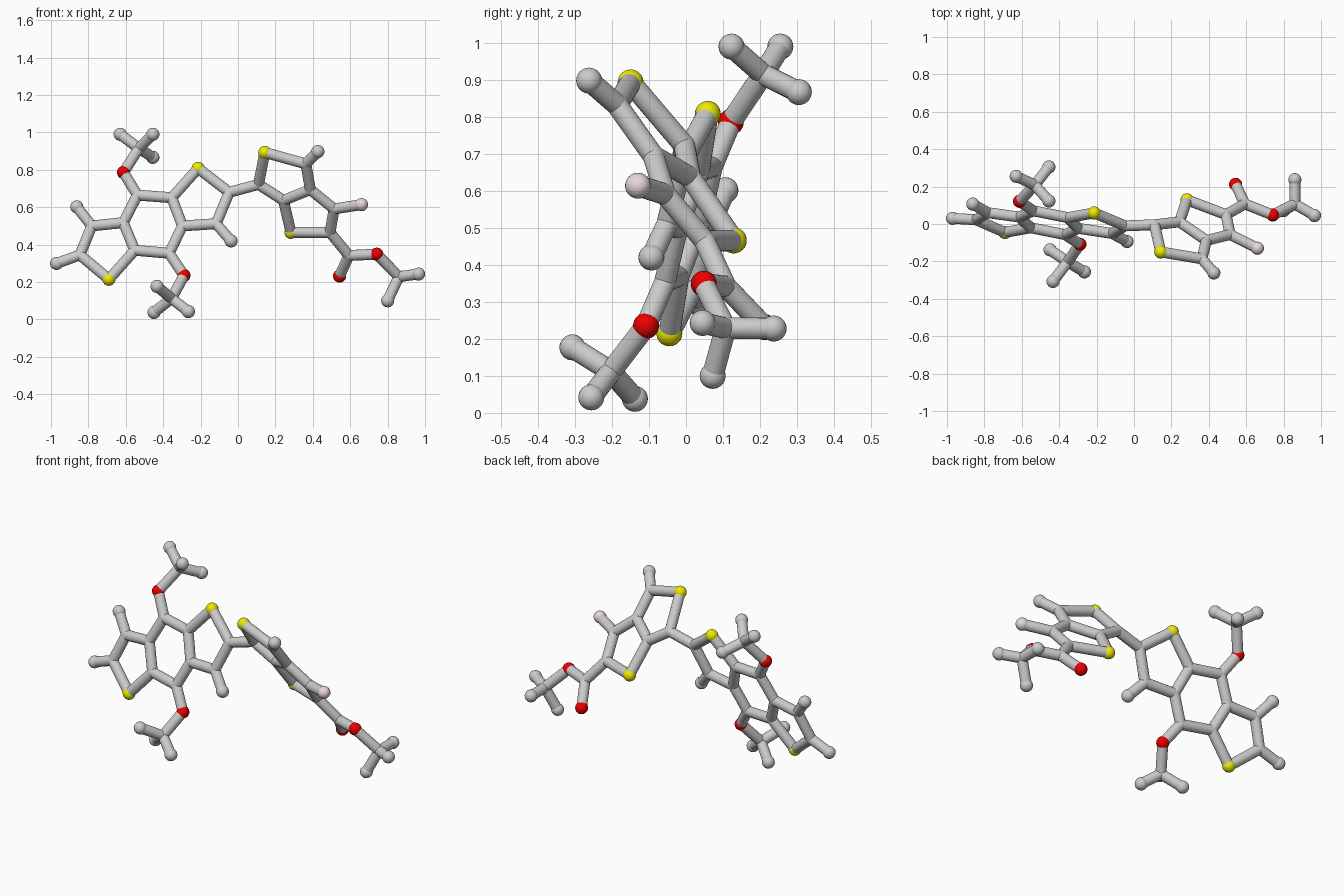
import bpy, bmesh
from mathutils import Vector, Matrix

if "Cube" in bpy.data.objects:
    bpy.data.objects.remove(bpy.data.objects["Cube"])

BOND_R, BALL_R = 0.029, 0.035


def left_plane(x, z):
    return Vector((x, -0.232 - 0.173 * x + 0.3146 * z, z))


def right_plane(x, z):
    return Vector((x, 0.5995 - 0.381 * x - 0.778 * z, z))


def material(name, color):
    m = bpy.data.materials.new(name)
    m.diffuse_color = (*color, 1)
    m.use_nodes = True
    m.node_tree.nodes["Principled BSDF"].inputs["Base Color"].default_value = m.diffuse_color
    return m


YELLOW = material("yellow", (0.85, 0.82, 0.0))
RED = material("red", (0.85, 0.0, 0.0))
PINK = material("pink", (0.82, 0.68, 0.72))


def finish(bm, name, mat=None):
    for f in bm.faces:
        f.smooth = True
    me = bpy.data.meshes.new(name)
    bm.to_mesh(me)
    bm.free()
    if mat:
        me.materials.append(mat)
    bpy.context.collection.objects.link(bpy.data.objects.new(name, me))


def ball(bm, p, r):
    bmesh.ops.create_uvsphere(bm, u_segments=24, v_segments=16, radius=r,
                              matrix=Matrix.Translation(p))


def balls(name, points, mat=None):
    bm = bmesh.new()
    for p in points:
        ball(bm, p, BALL_R)
    finish(bm, name, mat)


def sticks(name, atoms, paths):
    """Rods along space-separated chains of atom names, rounded at each joint."""
    bm = bmesh.new()
    used, done = set(), set()
    for path in paths:
        keys = path.split()
        used.update(keys)
        for a, b in zip(keys, keys[1:]):
            if frozenset((a, b)) in done:
                continue
            done.add(frozenset((a, b)))
            p, q = atoms[a], atoms[b]
            d = q - p
            m = Matrix.Translation((p + q) / 2) @ d.to_track_quat('Z', 'Y').to_matrix().to_4x4()
            bmesh.ops.create_cone(bm, cap_ends=False, segments=24, radius1=BOND_R,
                                  radius2=BOND_R, depth=d.length, matrix=m)
    for k in used:
        ball(bm, atoms[k], BOND_R)
    finish(bm, name)


# Left fused three-ring plate, flat in its own tilted plane
L = {k: left_plane(*v) for k, v in dict(
    b1=(-.538, .665), b2=(-.354, .651), b3=(-.297, .500),
    b4=(-.368, .354), b5=(-.552, .370), b6=(-.613, .518),
    s1=(-.213, .808), c1=(-.047, .68), c2=(-.117, .512), h1=(-.037, .42),
    s2=(-.69, .215), c3=(-.845, .345), c4=(-.782, .500), h2=(-.862, .602),
    h3=(-.97, .30), o1=(-.612, .786), o2=(-.289, .235)).items()}

# Right two-ring plate, turned the other way
R = {k: right_plane(*v) for k, v in dict(
    d1=(.110, .722), s3=(.143, .893), d2=(.363, .832), d3=(.387, .694),
    d4=(.243, .637), s4=(.283, .466), d5=(.492, .465), d6=(.514, .591),
    f=(.66, .614), h4=(.427, .898), e=(.593, .342), o3=(.543, .232)).items()}

# Three-pronged end groups: hub, then three tips
G = {k: Vector(v) for k, v in dict(
    u0=(-.53, .208, .915), u1=(-.63, .255, .99), u2=(-.455, .123, .99), u3=(-.455, .305, .867),
    w0=(-.355, -.203, .112), w1=(-.433, -.307, .177), w2=(-.265, -.256, .042), w3=(-.449, -.138, .038),
    o4=(.742, .048, .349), v0=(.86, .107, .229), v1=(.80, .072, .10),
    v2=(.965, .045, .243), v3=(.86, .237, .228)).items()}
A = {**L, **R, **G}

# Rods
sticks("left_ring_rods", A, ["b1 b2 b3 b4 b5 b6 b1", "b2 s1 c1 c2 b3", "b5 s2 c3 c4 b6",
                             "c2 h1", "c4 h2", "c3 h3"])
sticks("linking_rod", A, ["c1 d1"])
sticks("right_ring_rods", A, ["d1 s3 d2 d3 d4 d1", "d4 s4 d5 d6 d3", "d6 f", "d2 h4"])
sticks("upper_branch_rods", A, ["b1 o1 u0 u1", "u2 u0 u3"])
sticks("lower_branch_rods", A, ["b4 o2 w0 w1", "w2 w0 w3"])
sticks("right_branch_rods", A, ["d5 e o3", "e o4 v0 v1", "v2 v0 v3"])

# Balls
balls("grey_end_balls", [A[k] for k in "h1 h2 h3 h4 u1 u2 u3 w1 w2 w3 v1 v2 v3".split()])
balls("yellow_balls", [A[k] for k in "s1 s2 s3 s4".split()], YELLOW)
balls("red_balls", [A[k] for k in "o1 o2 o3 o4".split()], RED)
balls("pink_ball", [A["f"]], PINK)
